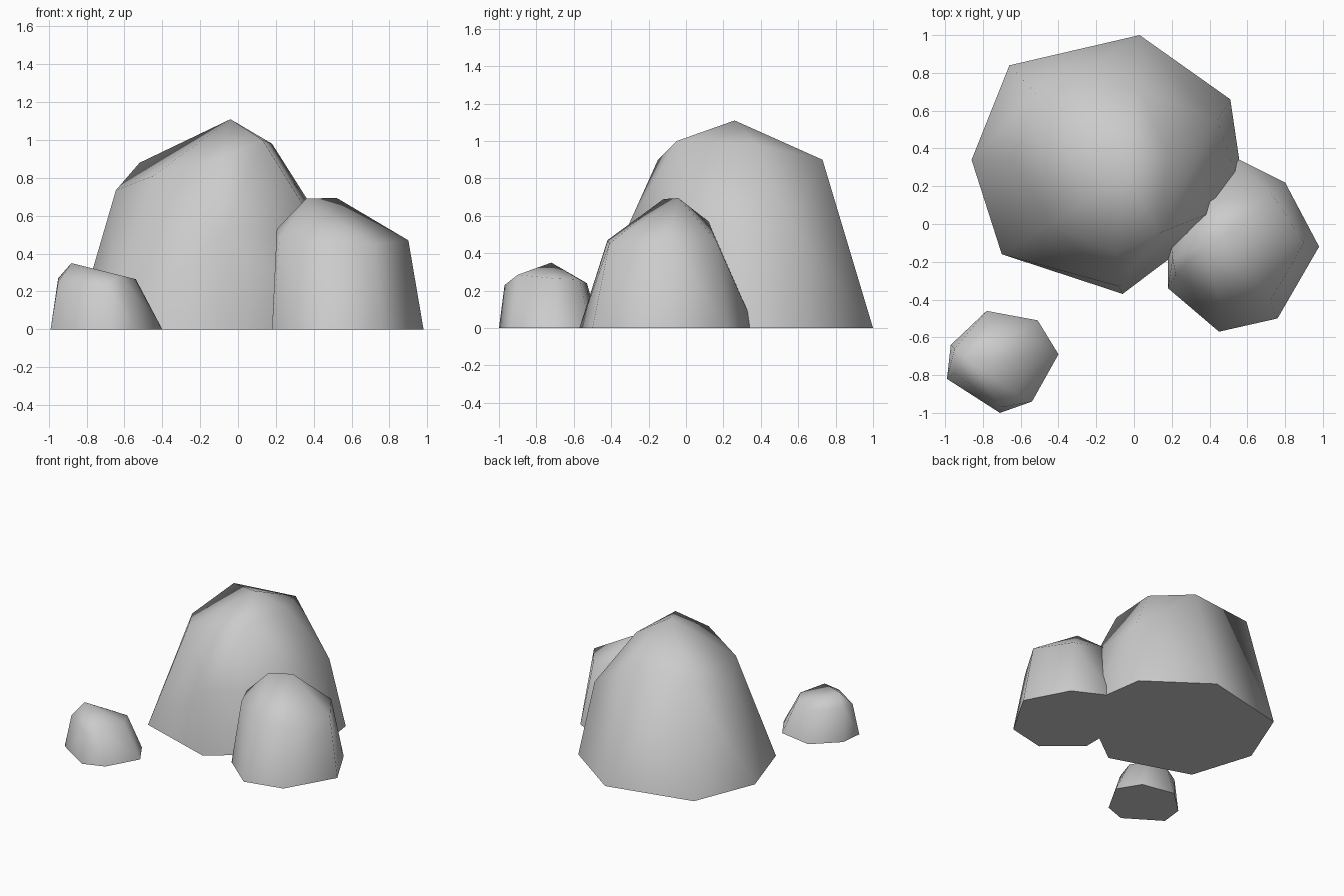
import bpy, bmesh, math

cube = bpy.data.objects.get("Cube")
if cube:
    bpy.data.objects.remove(cube, do_unlink=True)

# Plain stone material
stone = bpy.data.materials.new("stone_grey")
stone.use_nodes = True
GREY = (0.6, 0.6, 0.6, 1.0)
stone.diffuse_color = GREY
stone.node_tree.nodes["Principled BSDF"].inputs["Base Color"].default_value = GREY


def make_boulder(name, base, crown):
    """Wrap a faceted skin around a ground outline and the chipped crown corners."""
    bm = bmesh.new()
    for x, y in base:
        bm.verts.new((x, y, 0))
    for corner in crown:
        bm.verts.new(corner)
    bmesh.ops.convex_hull(bm, input=bm.verts[:])
    loose = [v for v in bm.verts if not v.link_faces]
    bmesh.ops.delete(bm, geom=loose, context='VERTS')
    # merge the flat underside into one face
    bmesh.ops.dissolve_limit(bm, angle_limit=math.radians(1),
                             verts=bm.verts[:], edges=bm.edges[:])
    bmesh.ops.recalc_face_normals(bm, faces=bm.faces[:])
    mesh = bpy.data.meshes.new(name)
    bm.to_mesh(mesh)
    bm.free()
    mesh.materials.append(stone)
    rock = bpy.data.objects.new(name, mesh)
    bpy.context.collection.objects.link(rock)

    # Soft shading on the sides, crisp edge around the underside
    bpy.ops.object.select_all(action='DESELECT')
    rock.select_set(True)
    bpy.context.view_layer.objects.active = rock
    bpy.ops.object.shade_smooth_by_angle(angle=math.radians(65))
    return rock


# Tall boulder at the back
make_boulder(
    "large_boulder",
    [(-.66, .84), (.03, 1), (.51, .66), (.59, .12), (-.06, -.37), (-.7, -.16), (-.86, .34)],
    [(-.04, .26, 1.11), (-.645, .33, .735), (-.52, .69, .88), (.01, .73, .9),
     (.44, .55, .57), (.18, .38, .98), (.13, -.05, 1), (-.1, -.15, .9),
     (-.08, -.33, .5), (.43, .07, .52), (-.45, 0, .81)])

# Middle boulder leaning into the large one
make_boulder(
    "medium_boulder",
    [(.8, .22), (.98, -.12), (.76, -.5), (.45, -.57), (.18, -.34), (.18, .02), (.5, .37)],
    [(.52, -.04, .695), (.36, -.12, .69), (.9, -.1, .47), (.73, .16, .47),
     (.4, .12, .57), (.205, -.18, .53), (.46, -.42, .47), (.72, -.41, .45),
     (.22, -.27, .48)])

# Small separate rock at the front
make_boulder(
    "small_rock",
    [(-.78, -.46), (-.51, -.51), (-.4, -.69), (-.54, -.94), (-.71, -1), (-.99, -.82), (-.97, -.64)],
    [(-.88, -.72, .35), (-.54, -.7, .265), (-.77, -.53, .24), (-.95, -.66, .27),
     (-.95, -.79, .25), (-.7, -.97, .23), (-.62, -.9, .285), (-.6, -.57, .26)])
